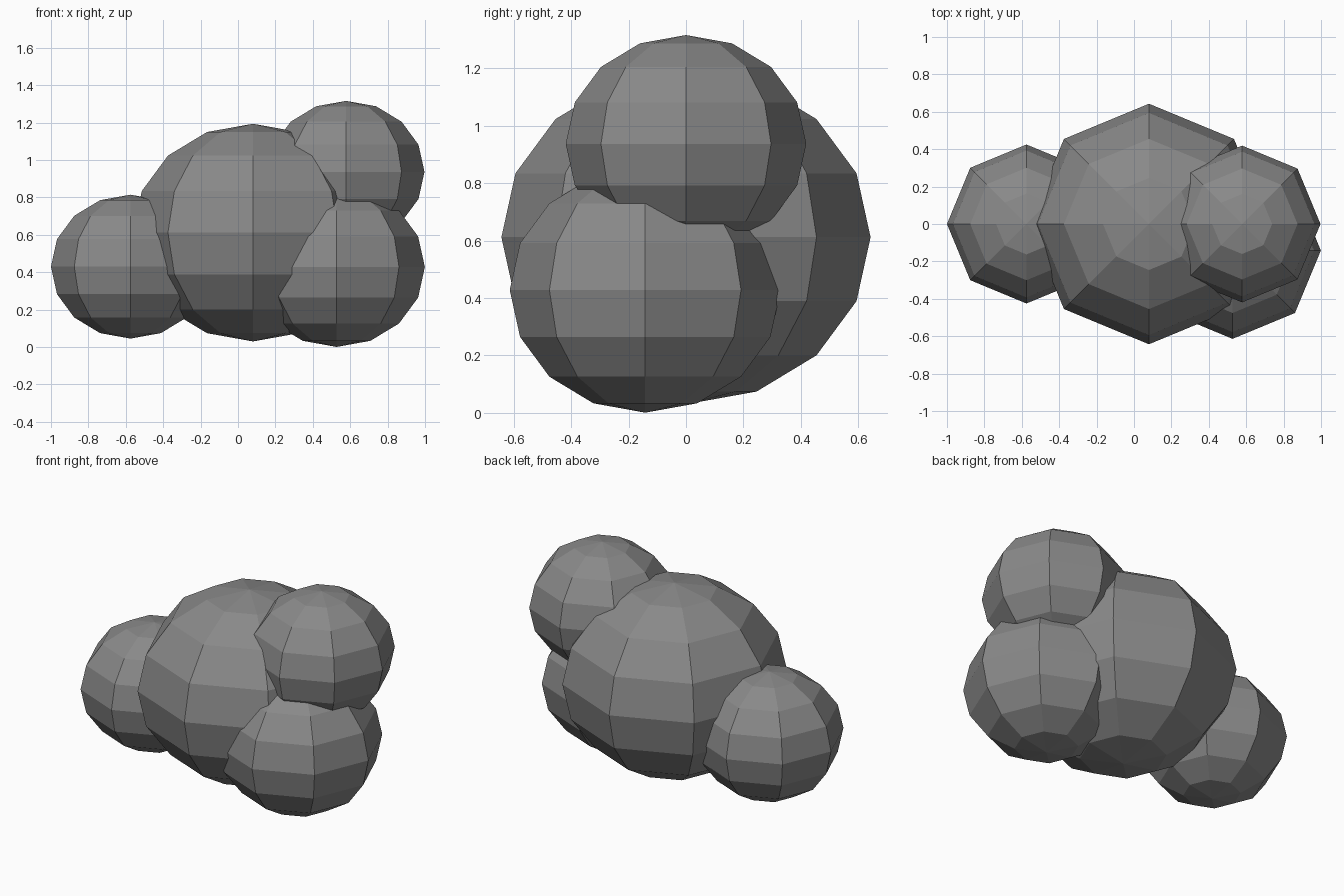
import bpy

if "Cube" in bpy.data.objects:
    bpy.data.objects.remove(bpy.data.objects["Cube"])

SQUASH = 0.905  # every puff is slightly flattened in z

# Dark grey smoke colour
dark = bpy.data.materials.new("dark_grey")
dark.diffuse_color = (0.25, 0.25, 0.25, 1)
dark.use_nodes = True
dark.node_tree.nodes["Principled BSDF"].inputs["Base Color"].default_value = dark.diffuse_color


def puff(name, centre, radius):
    """Low-poly flat-shaded 8 x 8 sphere, squashed vertically."""
    bpy.ops.mesh.primitive_uv_sphere_add(segments=8, ring_count=8, radius=radius,
                                         location=centre)
    ob = bpy.context.object
    ob.name = name
    ob.scale.z = SQUASH
    bpy.ops.object.transform_apply(location=False, rotation=False, scale=True)
    bpy.ops.object.shade_flat()
    ob.data.materials.append(dark)
    return ob


# Large central puff
puff("main_puff", (0.08, 0, 0.612), 0.643)
# Low puff on the left
puff("left_puff", (-0.575, 0, 0.43), 0.425)
# High puff on the right
puff("upper_right_puff", (0.578, 0, 0.937), 0.419)
# Low puff at the front right
puff("lower_right_puff", (0.527, -0.142, 0.428), 0.472)
